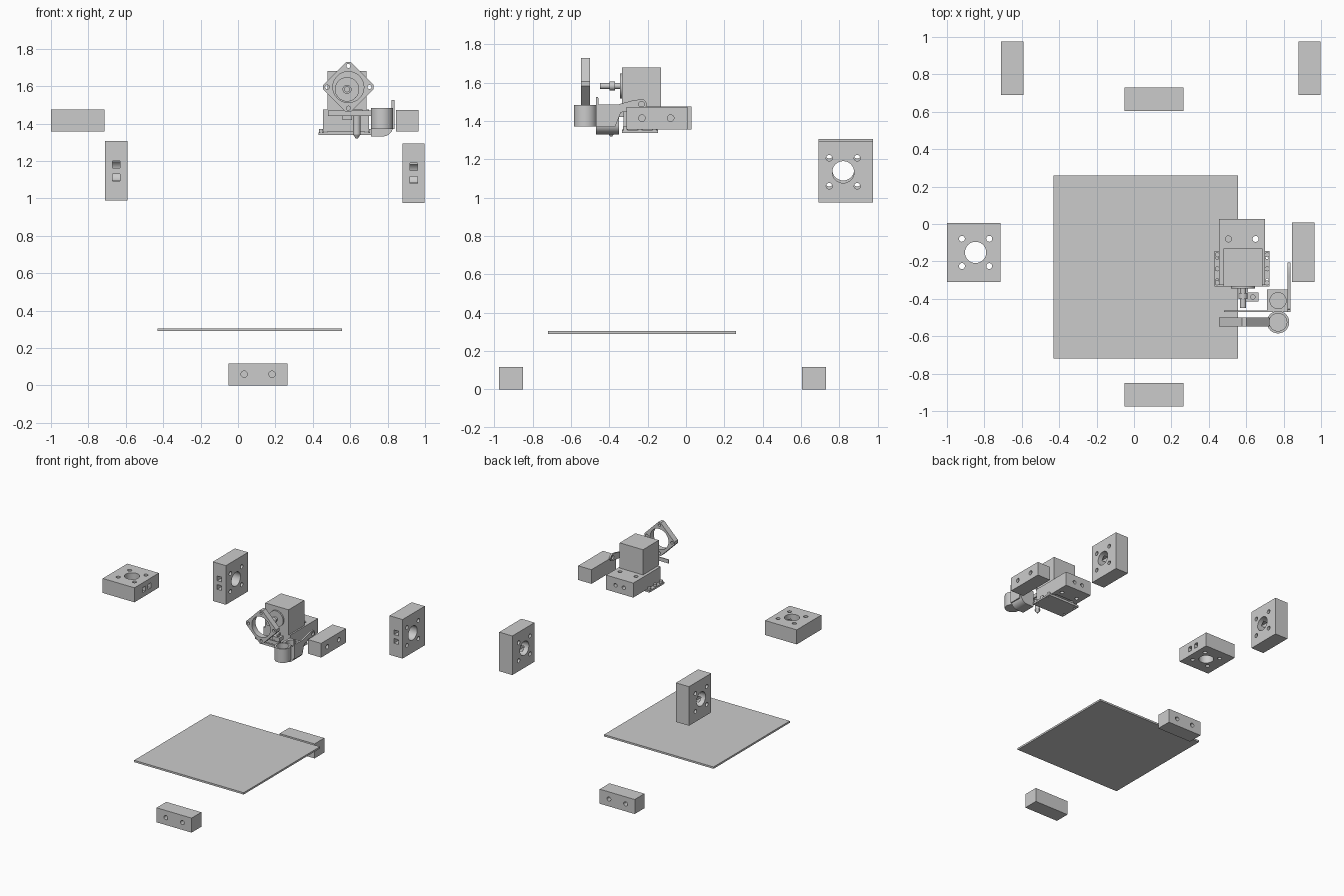
import bpy, bmesh, math
from mathutils import Matrix, Vector

if "Cube" in bpy.data.objects:
    bpy.data.objects.remove(bpy.data.objects["Cube"])

AXIS = {'x': Matrix.Rotation(math.pi / 2, 4, 'Y'),
        'y': Matrix.Rotation(math.pi / 2, 4, 'X'),
        'z': Matrix.Identity(4)}


def finish(name, bm):
    bmesh.ops.recalc_face_normals(bm, faces=bm.faces)
    me = bpy.data.meshes.new(name)
    bm.to_mesh(me)
    bm.free()
    ob = bpy.data.objects.new(name, me)
    bpy.context.collection.objects.link(ob)
    return ob


def add_box(bm, x, y, z):
    m = Matrix.Translation(((x[0] + x[1]) / 2, (y[0] + y[1]) / 2, (z[0] + z[1]) / 2))
    bmesh.ops.create_cube(bm, size=1, matrix=m @ Matrix.Diagonal((x[1] - x[0], y[1] - y[0], z[1] - z[0], 1)))


def add_cyl(bm, c, r, depth, axis='z', seg=32):
    bmesh.ops.create_cone(bm, cap_ends=True, segments=seg, radius1=r, radius2=r, depth=depth,
                          matrix=Matrix.Translation(c) @ AXIS[axis])


def box(name, x, y, z):
    bm = bmesh.new()
    add_box(bm, x, y, z)
    return finish(name, bm)


def cyl(name, c, r, depth, axis='z', seg=32):
    bm = bmesh.new()
    add_cyl(bm, c, r, depth, axis, seg)
    return smooth(finish(name, bm))


def prism(name, pts, offset):
    bm = bmesh.new()
    f = bm.faces.new([bm.verts.new(p) for p in pts])
    g = bmesh.ops.extrude_face_region(bm, geom=[f])
    bmesh.ops.translate(bm, vec=offset, verts=[v for v in g['geom'] if isinstance(v, bmesh.types.BMVert)])
    return finish(name, bm)


def smooth(ob):
    bpy.ops.object.select_all(action='DESELECT')
    ob.select_set(True)
    bpy.context.view_layer.objects.active = ob
    bpy.ops.object.shade_smooth_by_angle(angle=math.radians(35))
    return ob


def cut(ob, cyls=(), boxes=()):
    """Subtract cylinders (centre, radius, depth, axis) and boxes one at a time."""
    for kind, args in [('c', a) for a in cyls] + [('b', a) for a in boxes]:
        bm = bmesh.new()
        (add_cyl if kind == 'c' else add_box)(bm, *args)
        cutter = finish('cutter', bm)
        cutter.hide_render = True
        mod = ob.modifiers.new('hole', 'BOOLEAN')
        mod.operation, mod.solver, mod.object = 'DIFFERENCE', 'EXACT', cutter
        bpy.context.view_layer.objects.active = ob
        bpy.ops.object.modifier_apply(modifier=mod.name)
        bpy.data.objects.remove(cutter)
    return smooth(ob)


# Build plate
box('build_plate', (-.43, .555), (-.72, .26), (.29, .305))

# Feet with blind rod sockets on their outer faces
for name, y, hole_y in (('front_foot', (-.975, -.85), -.945), ('back_foot', (.605, .73), .70)):
    cut(box(name, (-.05, .265), y, (0, .118)),
        [((x, hole_y, .06), .017, .13, 'y') for x in (.033, .182)])

# Right rod holder
cut(box('right_rod_holder', (.845, .965), (-.31, .008), (1.357, 1.472)),
    [((.935, y, 1.415), .017, .13, 'x') for y in (-.23, -.08)])

# Rear motor mounts: bore and screw holes along x, belt slots at the front
for name, x0, z0 in (('back_left_motor_mount', -.71, .988), ('back_right_motor_mount', .88, .975)):
    cx, cz = x0 + .06, z0 + .159
    holes = [((cx, .82, cz), .057, .3, 'x')]
    holes += [((cx, .82 + i * .073, cz + j * .073), .016, .3, 'x') for i in (-1, 1) for j in (-1, 1)]
    slots = [((cx - .02, cx + .02), (.67, .79), (cz + s - .019, cz + s + .019)) for s in (-.035, .035)]
    cut(box(name, (x0, x0 + .118), (.69, .975), (z0, z0 + .318)), holes, slots)

# Left motor mount: bore along z, belt slots facing inwards
holes = [((-.847, -.152, 1.415), .057, .3, 'z')]
holes += [((-.847 + i * .073, -.152 + j * .073, 1.415), .016, .3, 'z') for i in (-1, 1) for j in (-1, 1)]
slots = [((-.81, -.69), (-.152 + s - .019, -.152 + s + .019), (1.395, 1.435)) for s in (-.035, .035)]
cut(box('left_motor_mount', (-1, -.715), (-.31, .005), (1.357, 1.475)), holes, slots)

# Carriage block: screw holes, rear rod sockets and bearing pockets underneath
cut(box('carriage_body', (.455, .70), (-.325, .028), (1.357, 1.475)),
    [((x, -.08, 1.415), .016, .3, 'z') for x in (.505, .65)] +
    [((x, .01, 1.415), .015, .08, 'y') for x in (.54, .615)],
    [((.49, .665), (y - .03, y + .03), (1.33, 1.385)) for y in (-.26, -.16)])

# Side flanges with screws
for side, x in (('left', (.43, .475)), ('right', (.68, .725))):
    cx = .445 if side == 'left' else .712
    flange = box(side + '_carriage_flange', x, (-.335, -.145), (1.338, 1.353))
    cut(flange, [((cx, y, 1.345), .008, .1, 'z') for y in (-.30, -.18)])
    for i, y in enumerate((-.315, -.24, -.165)):
        cyl(f'{side}_flange_screw_{i}', (cx, y, 1.36), .013, .022, 'z', 16)
box('carriage_base', (.475, .68), (-.335, -.145), (1.338, 1.357))

# Extruder motor, boss and shaft
box('extruder_motor', (.478, .688), (-.333, -.13), (1.475, 1.68))
cyl('motor_boss', (.583, -.338, 1.583), .065, .014, 'y')
cyl('motor_shaft', (.583, -.39, 1.583), .016, .116, 'y', 24)
cyl('drive_gear', (.583, -.385, 1.583), .024, .03, 'y', 20)

# Diamond shaped front fan frame with bore and corner holes
c = Vector((.59, -.50, 1.595))
R = .137
pts = []
for k in range(4):
    for d in (-.09, .09):
        a = k * math.pi / 2 + d
        pts.append(c + Vector((R * .985 * math.cos(a), 0, R * .985 * math.sin(a))))
frame = prism('fan_frame', pts, (0, -.047, 0))
mid = (c.x, -.52, c.z)
cut(frame, [(mid, .083, .2, 'y')] +
    [((c.x + .113 * math.cos(k * math.pi / 2), -.52, c.z + .113 * math.sin(k * math.pi / 2)), .011, .2, 'y')
     for k in range(4)])

# Hot end bracket, barrel and nozzle
box('hot_end_bracket', (.56, .61), (-.40, -.325), (1.42, 1.47))
cut(box('filament_guide', (.60, .665), (-.415, -.365), (1.445, 1.475)), [((.635, -.39, 1.46), .012, .2, 'z')])
cyl('hot_end_barrel', (.635, -.39, 1.395), .02, .11, 'z', 24)
bm = bmesh.new()
bmesh.ops.create_cone(bm, cap_ends=True, segments=20, radius1=.006, radius2=.022, depth=.025,
                      matrix=Matrix.Translation((.635, -.39, 1.333)))
smooth(finish('nozzle', bm))
box('front_strip', (.48, .83), (-.47, -.462), (1.44, 1.47))

# Cooling duct: open vertical tube and a rounded outlet block behind it
cut(cyl('duct_tube', (.77, -.525, 1.427), .06, .112), [((.77, -.525, 1.45), .047, .13, 'z')])
pts = [(.71, 1.33), (.71, 1.465), (.828, 1.465)]
pts += [(.768 + .06 * math.cos(a), 1.38 - .05 * math.sin(a)) for a in (i * math.pi / 16 for i in range(9))]
duct = prism('duct_outlet', [(x, -.47, z) for x, z in pts], (0, .12, 0))
cut(duct, [((.77, -.41, 1.44), .043, .09, 'z')])

# Thin arm holding the duct, with a pivot hole at its rear end
pts = [(-.47, 1.37), (-.47, 1.525), (-.458, 1.525), (-.455, 1.485), (-.36, 1.485), (-.28, 1.507)]
pts += [(-.232 + .027 * math.cos(a), 1.487 + .027 * math.sin(a)) for a in
        (math.pi / 2 - i * math.pi / 8 for i in range(9))]
pts += [(-.34, 1.445), (-.37, 1.37)]
arm = prism('duct_arm', [(.822, y, z) for y, z in pts], (.014, 0, 0))
cut(arm, [((.83, -.232, 1.487), .015, .1, 'x')])
